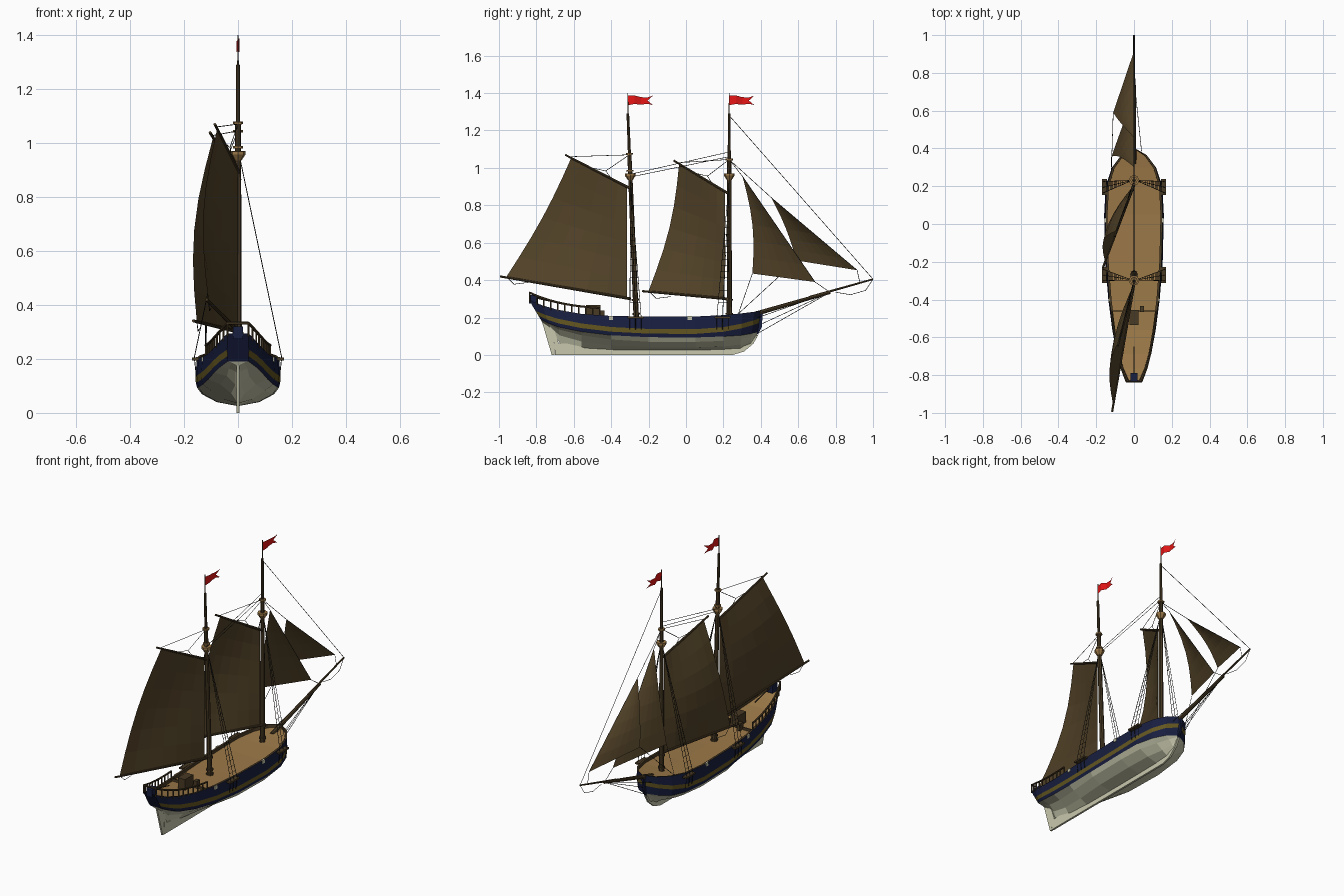
import bpy, bmesh, math
from mathutils import Vector as V, Matrix

if "Cube" in bpy.data.objects:
    bpy.data.objects.remove(bpy.data.objects["Cube"])

def mat(name, c):
    m = bpy.data.materials.new(name)
    m.diffuse_color = (*c, 1)
    m.use_nodes = True
    m.node_tree.nodes["Principled BSDF"].inputs["Base Color"].default_value = m.diffuse_color
    return m

WHITE = mat("bottom_paint", (.58, .58, .42))
BLUE = mat("blue_paint", (.009, .013, .05))
GOLD = mat("gold_paint", (.13, .095, .015))
DECK = mat("deck_wood", (.33, .19, .065))
WOOD = mat("dark_wood", (.065, .042, .018))
SAIL = mat("sail_cloth", (.085, .055, .021))
ROPE = mat("rope", (.012, .012, .01))
RED = mat("flag_red", (.8, .008, .008))

def finish(name, bm, *mats):
    me = bpy.data.meshes.new(name)
    bm.to_mesh(me)
    bm.free()
    for m in mats:
        me.materials.append(m)
    ob = bpy.data.objects.new(name, me)
    bpy.context.collection.objects.link(ob)

def rods(name, segs, m, sides=8):
    """segs: (start, end, r_start, r_end)"""
    bm = bmesh.new()
    for a, b, r1, r2 in segs:
        a, b = V(a), V(b)
        d = b - a
        M = Matrix.Translation((a + b) / 2) @ d.to_track_quat('Z', 'Y').to_matrix().to_4x4()
        bmesh.ops.create_cone(bm, cap_ends=True, segments=sides, radius1=r1, radius2=r2,
                              depth=d.length, matrix=M)
    finish(name, bm, m)

def chain(pts, r):
    return [(a, b, r, r) for a, b in zip(pts, pts[1:])]

def boxes(name, items, m):
    """items: (centre, size)"""
    bm = bmesh.new()
    for c, s in items:
        bmesh.ops.create_cube(bm, size=1, matrix=Matrix.Translation(c) @ Matrix.Diagonal((*s, 1)))
    finish(name, bm, m)

def plate(name, yz, thick, m):
    """side-view outline extruded across x"""
    bm = bmesh.new()
    f = bm.faces.new([bm.verts.new((-thick / 2, y, z)) for y, z in yz])
    ext = bmesh.ops.extrude_face_region(bm, geom=[f])['geom']
    bmesh.ops.translate(bm, vec=(thick, 0, 0), verts=[v for v in ext if isinstance(v, bmesh.types.BMVert)])
    bmesh.ops.recalc_face_normals(bm, faces=bm.faces)
    finish(name, bm, m)

# hull: sheer and stripe follow curves rising to both ends
def rise(y, base, stern, ps, bow, pb):
    return base + (stern * (-y / .84) ** ps if y < 0 else bow * (y / .4) ** pb)

def sheer(y):
    return rise(y, .205, .09, 4.5, .031, 2)

# stations: y, half beam, keel height, fullness
ST = [(-.84, .04, .17, .3), (-.77, .07, .14, .1), (-.69, .092, .06, 0), (-.56, .115, .035, .3),
      (-.40, .136, .026, .7), (-.20, .152, .025, 1), (.05, .158, .025, 1), (.20, .15, .027, .9),
      (.30, .118, .032, .6), (.365, .07, .05, .3), (.40, .006, .09, 0)]

def section(y, w, zk, f):
    top, st = sheer(y), rise(y, .137, .098, 2.8, .058, 2.3)
    bb = st - .044 - max(0, y - .15) * .12
    rake = max(0, -.66 - y) * 3.3 - max(0, y - .25)
    wi = max(w - .012, w * .6)
    mix = lambda t: zk + (bb - zk) * t
    pts = [(0, zk), (w * (.1 + .4 * f), mix(.5 - .28 * f)), (w * (.45 + .4 * f), mix(.85 - .2 * f)),
           (w * .96, bb), (w * .99, st - .025), (w, st), (w * .96, top), (wi * .96, top),
           (wi * .96, top - .018), (0, top - .016)]
    return [V((x, y + rake * (top - z), z)) for x, z in pts]

bm = bmesh.new()
bands = [0, 0, 0, 1, 2, 1, 4, 4, 3]
secs = [section(*s) for s in ST]
R = [[bm.verts.new(p) for p in s] for s in secs]
L = [[r[i] if p.x == 0 else bm.verts.new((-p.x, p.y, p.z)) for i, p in enumerate(s)] for s, r in zip(secs, R)]
def face(vs, mi):
    f = bm.faces.new(list(dict.fromkeys(vs)))
    f.material_index = mi
for i in range(len(ST) - 1):
    for j, mi in enumerate(bands):
        for S in (R, L):
            face([S[i][j], S[i + 1][j], S[i + 1][j + 1], S[i][j + 1]], mi)
for k in (0, -1):
    for j in range(6):
        face([R[k][j], R[k][j + 1], L[k][j + 1], L[k][j]], 0 if j < 3 else 1)
bmesh.ops.recalc_face_normals(bm, faces=bm.faces)
finish("hull", bm, WHITE, BLUE, GOLD, DECK, WOOD)

# keel, rudder and stem
plate("keel", [(-.7, 0), (.25, 0), (.31, .018), (.36, .06), (.388, .11), (.3, .06), (-.68, .06), (-.71, .15)], .012, WHITE)
plate("rudder", [(-.775, .195), (-.718, 0), (-.702, 0), (-.708, .16), (-.74, .195)], .01, WHITE)
plate("stem", [(.386, .11), (.405, .15), (.412, .238), (.39, .238), (.37, .12)], .012, BLUE)

def edge(y):
    for a, b in zip(ST, ST[1:]):
        if a[0] <= y <= b[0]:
            t = (y - a[0]) / (b[0] - a[0])
            return V(((a[1] + t * (b[1] - a[1])) * .93, y, sheer(y)))

# stern railing
segs, ends = [], []
for s in (1, -1):
    path = []
    for i in range(11):
        p = edge(-.835 + .0375 * i)
        p.x *= s
        path.append(p + V((0, 0, .04)))
        segs.append((p - V((0, 0, .01)), path[-1], .004, .004))
    segs += chain(path, .0055)
    ends.append(path[0])
rods("stern_railing", segs + chain(ends, .0055), WOOD, 6)

# deck fittings
boxes("skylight", [((0, -.495, .235), (.048, .078, .064))], WOOD)
boxes("deck_lockers", [((s * .042, -.45, .215), (.022, .03, .045)) for s in (1, -1)], WOOD)
boxes("deck_step", [((0, -.46, .203), (.23, .006, .016))], WOOD)
boxes("stern_locker", [((0, -.815, .297), (.036, .05, .045))], BLUE)
rods("tiller", [((0, -.8, .305), (0, -.65, .27), .004, .003)], WOOD)
boxes("scuppers", [((s * edge(y).x * 1.04, y, .198), (.008, .022, .02)) for s in (1, -1)
                   for y in (-.4, .02)], WHITE)

# masts: lower mast, topmast, flag pole, crosstree and cap rings
def mast(name, foot, head, cap):
    at = lambda z: V((0, foot + (head - foot) * min(1, (z - .17) / 1.1), z))
    rods(name, [(at(.17), at(cap), .0145, .011), (at(.93), at(1.29), .009, .007),
                (at(1.28), at(1.4), .003, .002)], WOOD)
    rods(name + "_tops", [(at(.935), at(.958), .013, .028), (at(.958), at(.97), .028, .028)]
         + [(at(z), at(z + .009), .019, .019) for z in (cap - .1, cap - .01)], DECK)
    rods(name + "_hoops", [(at(z), at(z + .01), .02, .02) for z in (.19, .215, .29)], WOOD)

mast("main_mast", -.265, -.311, 1.08)
mast("fore_mast", .232, .231, 1.05)

# spars
END, CRANSE = V((0, 1, .405)), V((0, .77, .335))
rods("bowsprit", [((0, .32, .205), CRANSE, .0125, .009), ((0, .66, .309), END, .0065, .0045)], WOOD)

# sails: bilinear cloth with a belly and a hollow leech
def sail(name, tack, clew, peak, throat, belly, hollow, n=6):
    tack, clew, peak, throat = map(V, (tack, clew, peak, throat))
    bm = bmesh.new()
    g = []
    for i in range(n + 1):
        s = math.sin(math.pi * i / n)
        row = []
        for j in range(n + 1):
            u = j / n
            p = tack.lerp(clew, u).lerp(throat.lerp(peak, u), i / n)
            row.append(bm.verts.new(p + V((-belly * s * math.sin(math.pi * u / 1.4), hollow * s * u, 0))))
        g.append(row)
    for i in range(n):
        for j in range(n):
            bm.faces.new([g[i][j], g[i][j + 1], g[i + 1][j + 1], g[i + 1][j]])
    bmesh.ops.remove_doubles(bm, verts=bm.verts, dist=1e-5)
    finish(name, bm, SAIL)

# gaff sails with boom, gaff and halyards
def gaff_sail(name, tack, clew, peak, throat, belly, hollow, cap):
    sail(name, tack, clew, peak, throat, belly, hollow)
    spars, up = [], V((0, 0, .01))
    for a, b, r, lift in ((tack, clew, .0075, -up), (throat, peak, .007, up)):
        a, b = V(a) + lift * .4, V(b) + lift * .4
        d = (b - a).normalized()
        spars.append((a - d * .02, b + d * .035, r, r * .75))
    rods(name + "_spars", spars, WOOD)
    a, b, cap = V(throat), V(peak), V(cap)
    mid = a.lerp(b, .38) + V((0, 0, .03))
    rods(name + "_halyards", chain([cap, b + up], .0015) + chain([cap, mid, a.lerp(b, .3) + up], .0015)
         + chain([mid, a.lerp(b, .6) + up], .0015), ROPE, 4)
    c = V(clew)
    rods(name + "_sheet", chain([c, c + V((.005, .04, -.04)), c + V((.01, .12, -.03))], .0015), ROPE, 4)

gaff_sail("main_sail", (0, -.315, .307), (-.11, -.96, .418), (-.078, -.615, 1.05), (0, -.315, .895),
          .045, .02, (0, -.303, 1.07))
gaff_sail("fore_sail", (0, .207, .305), (-.153, -.2, .342), (-.093, -.037, 1.018), (0, .208, .87),
          .05, .03, (0, .231, 1.045))

# jibs with stay and sheet
def jib(name, tack, clew, head, hollow, foot):
    sail(name, tack, clew, head, head, .02, hollow)
    rods(name + "_rigging", chain([V((0, .231, 1.045)), V(head), V(tack), V(foot)], .0015)
         + chain([V(clew), V((-.12, .28, .22))], .0015), ROPE, 4)

jib("inner_jib", (0, .69, .39), (-.12, .355, .435), (0, .302, .955), .027, CRANSE)
jib("outer_jib", (0, .915, .453), (-.11, .59, .505), (0, .457, .84), .012, (0, .93, .385))

# swallow-tailed pennants
for name, y0 in (("main_flag", -.311), ("fore_flag", .231)):
    bm = bmesh.new()
    g = []
    for k in range(4):
        mid = 1.361 + .004 * math.sin(k * 2)
        g.append([bm.verts.new((.007 * math.sin(k * 2), y0 + .035 * k, mid + h * (.026 - .003 * k))) for h in (-1, 0, 1)])
    for a, b in zip(g, g[1:]):
        for k in (0, 1):
            bm.faces.new([a[k], b[k], b[k + 1], a[k + 1]])
    for k in (0, 1):
        bm.faces.new([g[-1][k], g[-1][k + 1], bm.verts.new((.006, y0 + .134, 1.336 + .05 * k))])
    finish(name, bm, RED)

# shrouds with ratlines, and the ledges they land on
segs, ledges = [], []
for my, y0 in ((-.297, -.27), (.231, .195)):
    for s in (1, -1):
        ledges.append(((s * .157, y0, .2), (.026, .085, .01)))
        pairs = [(V((s * .01, my, .93)), V((s * .162, y0 + d, .205))) for d in (-.03, 0, .03)]
        for a, b in pairs:
            segs += chain([a, b, b - V((s * .008, 0, .07))], .0016)
        for k in range(15):
            segs += chain([a.lerp(b, .3 + .046 * k) for a, b in pairs], .001)
rods("shrouds", segs, ROPE, 4)
boxes("shroud_ledges", ledges, WOOD)

# stays along the centreline, in (y, z)
stays = [[(.231, 1.28), END.yz], [(-.302, .965), (.231, 1.085)], [(-.302, .95), (.231, 1.06)],
         [CRANSE.yz, (.392, .12)], [CRANSE.yz, (.392, .16)],
         [END.yz, (.96, .345), (.88, .322), (.8, .335)]]
rods("stays", [s for l in stays for s in chain([V((0, *p)) for p in l], .0015)], ROPE, 4)
rods("bowsprit_guys", chain([V((.04, .385, .2)), CRANSE, V((-.04, .385, .2))], .0015), ROPE, 4)
